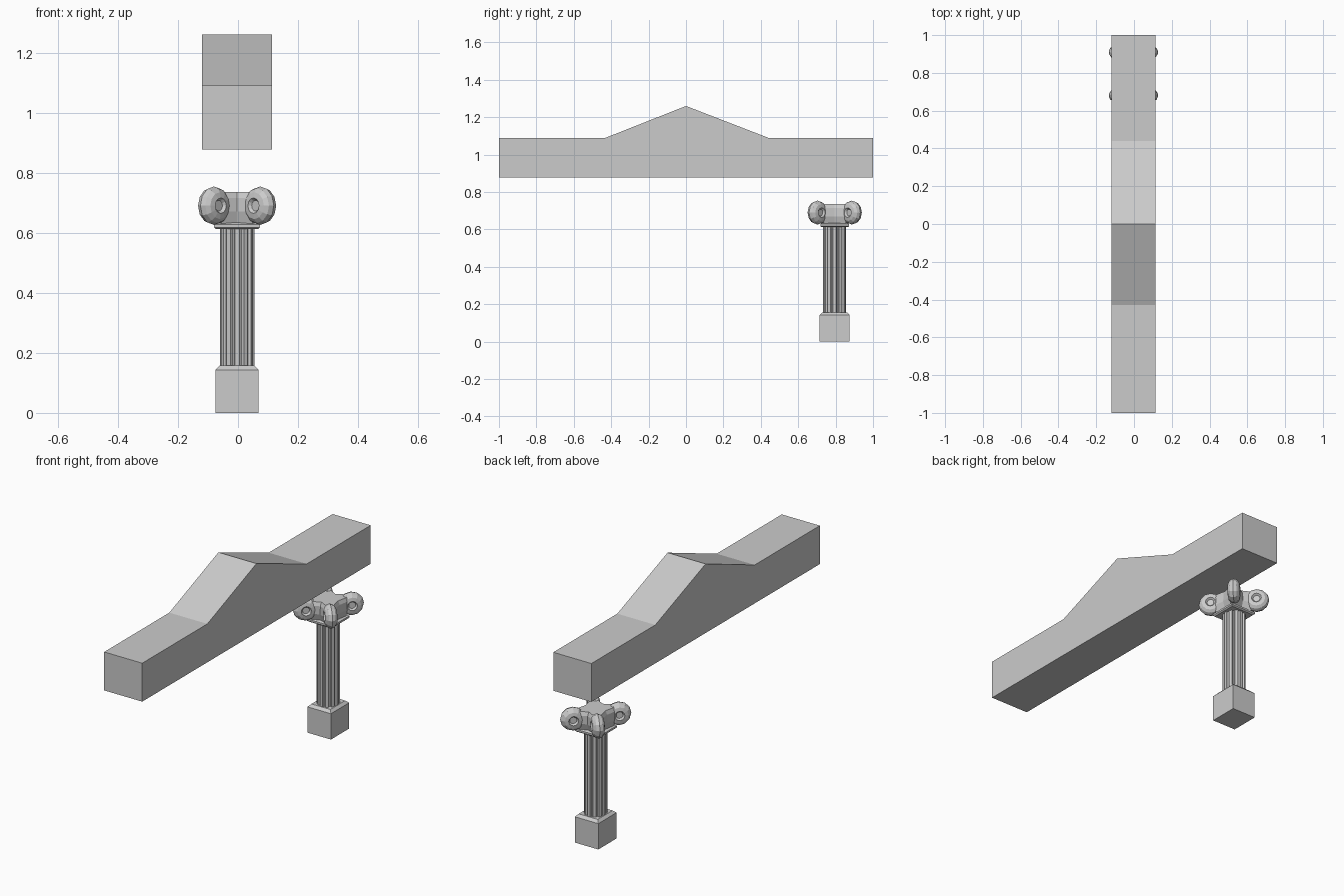
import bpy
from math import sin, cos, pi
from mathutils import Matrix, Vector

if "Cube" in bpy.data.objects:
    bpy.data.objects.remove(bpy.data.objects["Cube"])

CX, CY = -0.003, 0.795  # column axis


def loft(name, rings, matrix=Matrix()):
    """Skin equal-length closed rings and cap both ends."""
    n = len(rings[0])
    verts = [matrix @ Vector(p) for ring in rings for p in ring]
    faces = [(k * n + i, k * n + (i + 1) % n, (k + 1) * n + (i + 1) % n, (k + 1) * n + i)
             for k in range(len(rings) - 1) for i in range(n)]
    faces += [tuple(reversed(range(n))), tuple(range((len(rings) - 1) * n, len(rings) * n))]
    mesh = bpy.data.meshes.new(name)
    mesh.from_pydata(verts, [], faces)
    mesh.update()
    obj = bpy.data.objects.new(name, mesh)
    bpy.context.collection.objects.link(obj)
    return obj


def rect(hx, hy, z):
    return [(-hx, -hy, z), (hx, -hy, z), (hx, hy, z), (-hx, hy, z)]


def fluted(rx, ry, z, flutes=12, depth=0.86):
    ring = []
    for i in range(flutes):
        for off, s in ((-0.25, 1), (0.25, 1), (0.4, depth), (0.6, depth)):
            a = 2 * pi * (i + off) / flutes
            ring.append((rx * s * cos(a), ry * s * sin(a), z))
    return ring


def concave_square(corner_x, corner_y, side, z):
    """Square plan with chamfered corners and hollowed sides."""
    ring = []
    for sx, sy in ((1, 1), (-1, 1), (-1, -1), (1, -1)):
        a = (sx * corner_x, sy * (corner_y - 0.018), z)
        b = (sx * (corner_x - 0.018), sy * corner_y, z)
        ring += [a, b] if sx * sy > 0 else [b, a]
        ring.append({(1, 1): (0, side, z), (-1, 1): (-side, 0, z),
                     (-1, -1): (0, -side, z), (1, -1): (side, 0, z)}[sx, sy])
    return ring


# Beam with a low gable in the middle
profile = [(-1, 0.877), (1, 0.877), (1, 1.09), (0.44, 1.09),
           (0, 1.26), (-0.43, 1.09), (-1, 1.09)]
loft("gabled_beam", [[(x, y, z) for y, z in profile] for x in (-0.12, 0.113)])

axis = Matrix.Translation((CX, CY, 0))

# Plinth with a sloped top
loft("plinth", [rect(0.072, 0.08, 0), rect(0.072, 0.08, 0.143),
                rect(0.058, 0.065, 0.157)], axis)

# Fluted shaft
loft("fluted_shaft", [fluted(0.058, 0.062, 0.145), fluted(0.058, 0.062, 0.62)], axis)

# Collar under the capital
loft("capital_collar", [rect(0.07, 0.07, 0.612), rect(0.077, 0.077, 0.618),
                        rect(0.077, 0.077, 0.628), rect(0.062, 0.062, 0.635)], axis)

# Hollow-sided capital block
loft("capital_block", [concave_square(0.066, 0.07, 0.06, 0.625),
                       concave_square(0.084, 0.095, 0.072, 0.67),
                       concave_square(0.084, 0.1, 0.07, 0.715),
                       concave_square(0.076, 0.09, 0.06, 0.735)], axis)

# Four scroll discs set on the diagonals
disc = [(0.018, -0.022), (0.026, -0.032), (0.045, -0.028), (0.058, -0.017), (0.064, 0),
        (0.058, 0.017), (0.045, 0.028), (0.026, 0.032), (0.018, 0.022)]
rings = [[(r * cos(2 * pi * i / 12), r * sin(2 * pi * i / 12), h) for i in range(12)]
         for r, h in disc]
for sx in (-1, 1):
    for sy in (-1, 1):
        out = Vector((sx, sy, 0)).normalized()
        up = Vector((0, 0, 1))
        turn = Matrix((out, up, out.cross(up))).transposed().to_4x4()
        place = Matrix.Translation((CX + sx * 0.077, CY + sy * 0.092, 0.69))
        loft("scroll", rings, place @ turn)
